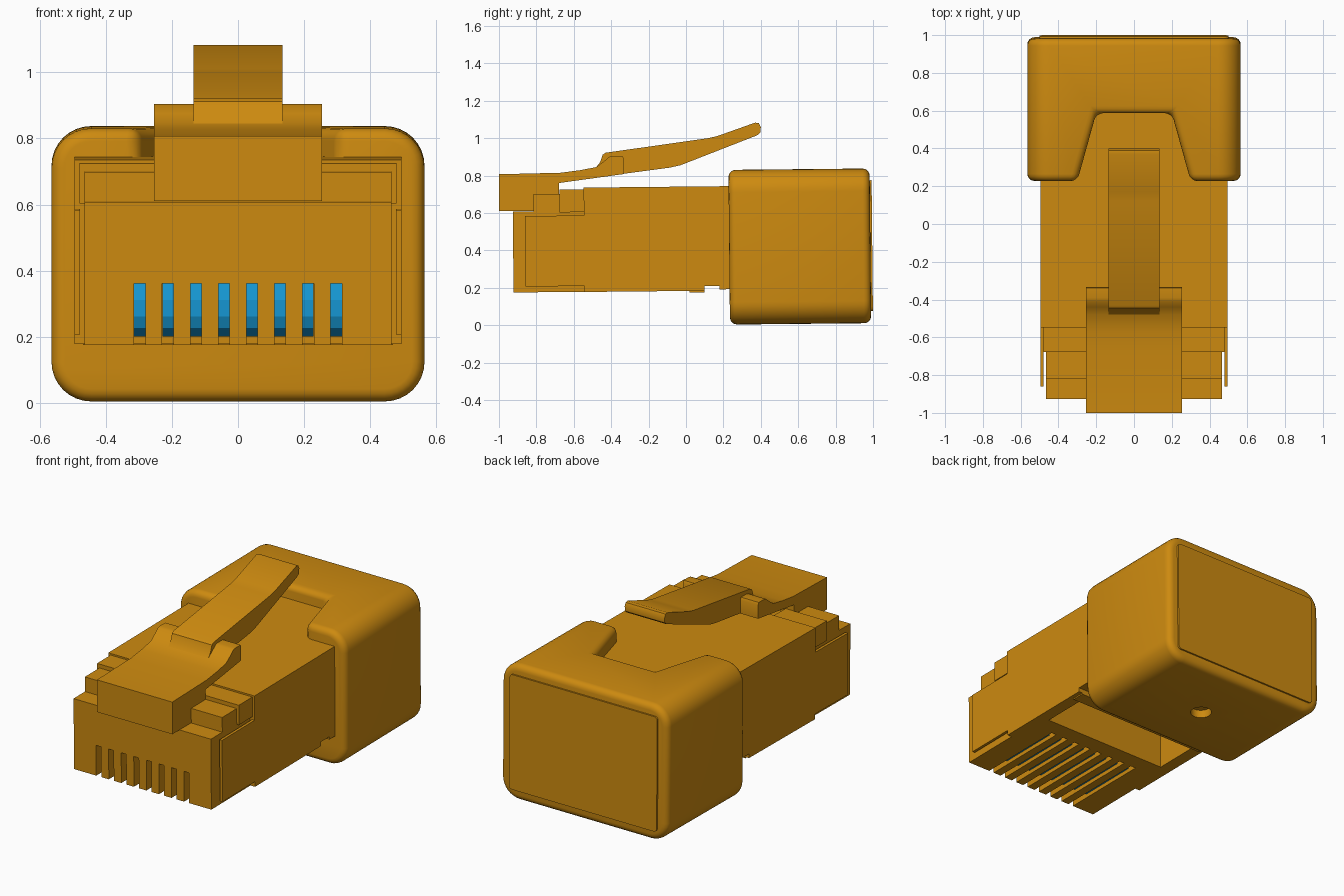
import bpy, bmesh, math
from mathutils import Vector

old = bpy.data.objects.get("Cube")
if old:
    bpy.data.objects.remove(old, do_unlink=True)


def material(name, rgb):
    m = bpy.data.materials.new(name)
    m.use_nodes = True
    m.diffuse_color = (*rgb, 1)
    m.node_tree.nodes["Principled BSDF"].inputs["Base Color"].default_value = (*rgb, 1)
    return m


ORANGE = material("amber plastic", (0.61, 0.255, 0.005))
BLUE = material("blue contacts", (0.008, 0.31, 0.65))
TILT = 0.01  # whole plug leans very slightly nose-down


def add_prism(bm, pts, a, b, axis):
    """Extrude a 2D outline from a to b; the outline lies in the other two axes."""
    def place(p, t):
        return {"x": (t, p[0], p[1]), "y": (p[0], t, p[1]), "z": (p[0], p[1], t)}[axis]
    lo = [bm.verts.new(place(p, a)) for p in pts]
    hi = [bm.verts.new(place(p, b)) for p in pts]
    n = len(pts)
    bm.faces.new(lo)
    bm.faces.new(hi[::-1])
    for i in range(n):
        j = (i + 1) % n
        bm.faces.new((lo[j], lo[i], hi[i], hi[j]))


def add_box(bm, x0, x1, y0, y1, z0, z1):
    add_prism(bm, [(x0, y0), (x1, y0), (x1, y1), (x0, y1)], z0, z1, "z")


def finish(bm, name, mat=ORANGE, tilt=True):
    bmesh.ops.recalc_face_normals(bm, faces=bm.faces[:])
    me = bpy.data.meshes.new(name)
    bm.to_mesh(me)
    bm.free()
    me.materials.append(mat)
    ob = bpy.data.objects.new(name, me)
    bpy.context.collection.objects.link(ob)
    if tilt:
        ob.rotation_euler.x = TILT
    return ob


def prism(name, pts, a, b, axis, **kw):
    bm = bmesh.new()
    add_prism(bm, pts, a, b, axis)
    return finish(bm, name, **kw)


def select(ob):
    bpy.ops.object.select_all(action="DESELECT")
    ob.select_set(True)
    bpy.context.view_layer.objects.active = ob


def cut(ob, cutter):
    m = ob.modifiers.new("cut", "BOOLEAN")
    m.operation, m.solver, m.object = "DIFFERENCE", "EXACT", cutter
    select(ob)
    bpy.ops.object.modifier_apply(modifier=m.name)


def bevel(ob, width, segments):
    m = ob.modifiers.new("bevel", "BEVEL")
    m.width, m.segments, m.angle_limit = width, segments, math.radians(35)
    m.use_clamp_overlap = False
    select(ob)
    bpy.ops.object.modifier_apply(modifier=m.name)


def smooth(ob):
    select(ob)
    bpy.ops.object.shade_smooth_by_angle(angle=math.radians(32))


def remove(ob):
    bpy.data.objects.remove(ob, do_unlink=True)


# Cutter: eight contact slots and the pocket in the underside
slot_x = [(i - 3.5) * 0.085 for i in range(8)]
bm = bmesh.new()
for x in slot_x:
    add_box(bm, x - 0.017, x + 0.017, -1.0, -0.36, 0.1, 0.37)
add_box(bm, -0.42, 0.42, -0.26, 0.02, 0.1, 0.42)
cutter = finish(bm, "slot_cutter")
cutter.hide_render = True

# Stepped nose
nose = prism("nose", [(-0.92, 0.184), (-0.92, 0.617), (-0.81, 0.617), (-0.81, 0.707),
                      (-0.67, 0.707), (-0.54, 0.707), (-0.54, 0.184)], -0.465, 0.465, "x")
cut(nose, cutter)

# Main housing, running back into the boot
housing = prism("housing", [(-0.54, 0.183), (-0.54, 0.741), (0.7, 0.741), (0.7, 0.19),
                            (0.18, 0.19), (0.18, 0.208), (0.1, 0.208), (0.1, 0.183)],
                -0.495, 0.495, "x")
cut(housing, cutter)
remove(cutter)

# Ridge under the housing
bm = bmesh.new()
add_box(bm, -0.47, 0.47, 0.02, 0.1, 0.175, 0.25)
finish(bm, "underside_ridge")

# Shoulder blocks and thin cheek plates on both sides
for side, s in (("left", 1), ("right", -1)):
    bm = bmesh.new()
    add_box(bm, *sorted((s * 0.2, s * 0.48)), -0.67, -0.535, 0.61, 0.731)
    finish(bm, side + "_shoulder")
    bm = bmesh.new()
    add_box(bm, *sorted((s * 0.478, s * 0.495)), -0.855, -0.535, 0.215, 0.592)
    finish(bm, side + "_cheek_plate")

# Contact blades with stepped front edges
for i, x in enumerate(slot_x):
    prism("contact_%d" % (i + 1),
          [(-0.80, 0.208), (-0.84, 0.235), (-0.855, 0.27), (-0.855, 0.32),
           (-0.84, 0.369), (-0.42, 0.369), (-0.42, 0.208)],
          x - 0.0168, x + 0.0168, "x", mat=BLUE)

# Latch: wide root and narrow lever
root = prism("latch_root", [(-1, 0.61), (-1, 0.807), (-0.67, 0.815), (-0.57, 0.828), (-0.48, 0.845),
                            (-0.44, 0.875), (-0.41, 0.9), (-0.39, 0.905), (-0.34, 0.905),
                            (-0.333, 0.89), (-0.333, 0.808), (-0.68, 0.76), (-0.68, 0.69),
                            (-0.81, 0.69), (-0.81, 0.61)], -0.255, 0.255, "x", tilt=False)
lever = prism("latch_lever", [(-0.48, 0.79), (-0.48, 0.845), (-0.46, 0.87), (-0.445, 0.912),
                              (-0.43, 0.922), (0.12, 1.0), (0.17, 1.012), (0.37, 1.083),
                              (0.39, 1.08), (0.4, 1.06), (0.398, 1.03), (0.38, 1.015),
                              (-0.03, 0.855), (-0.09, 0.842)], -0.135, 0.135, "x", tilt=False)
smooth(root)
smooth(lever)


# Boot: rounded block with a tapered notch in the top
def rounded_rect(hx, z0, z1, r, n):
    pts = []
    for k, (sx, cz) in enumerate(((1, z1 - r), (-1, z1 - r), (-1, z0 + r), (1, z0 + r))):
        for i in range(n + 1):
            a = math.radians(90 * k + 90 * i / n)
            pts.append((sx * (hx - r) + r * math.cos(a), cz + r * math.sin(a)))
    return pts


boot = prism("boot", rounded_rect(0.565, 0.001, 0.828, 0.12, 8), 0.235, 0.99, "y")
notch = prism("notch_cutter", [(-0.325, 0.15), (0.325, 0.15), (0.3, 0.235), (0.2, 0.595),
                               (-0.2, 0.595), (-0.3, 0.235)], 0.66, 1.0, "z")
cut(boot, notch)
remove(notch)
bevel(boot, 0.038, 4)

# Round dimple under the boot
dimple = prism("dimple_cutter", [(0.06 * math.cos(math.tau * i / 24),
                                  0.6 + 0.06 * math.sin(math.tau * i / 24)) for i in range(24)],
               -0.1, 0.05, "z")
cut(boot, dimple)
remove(dimple)
smooth(boot)

# Raised panel on the back of the boot
prism("back_panel", rounded_rect(0.5, 0.065, 0.765, 0.02, 3), 0.97, 1.0, "y")
